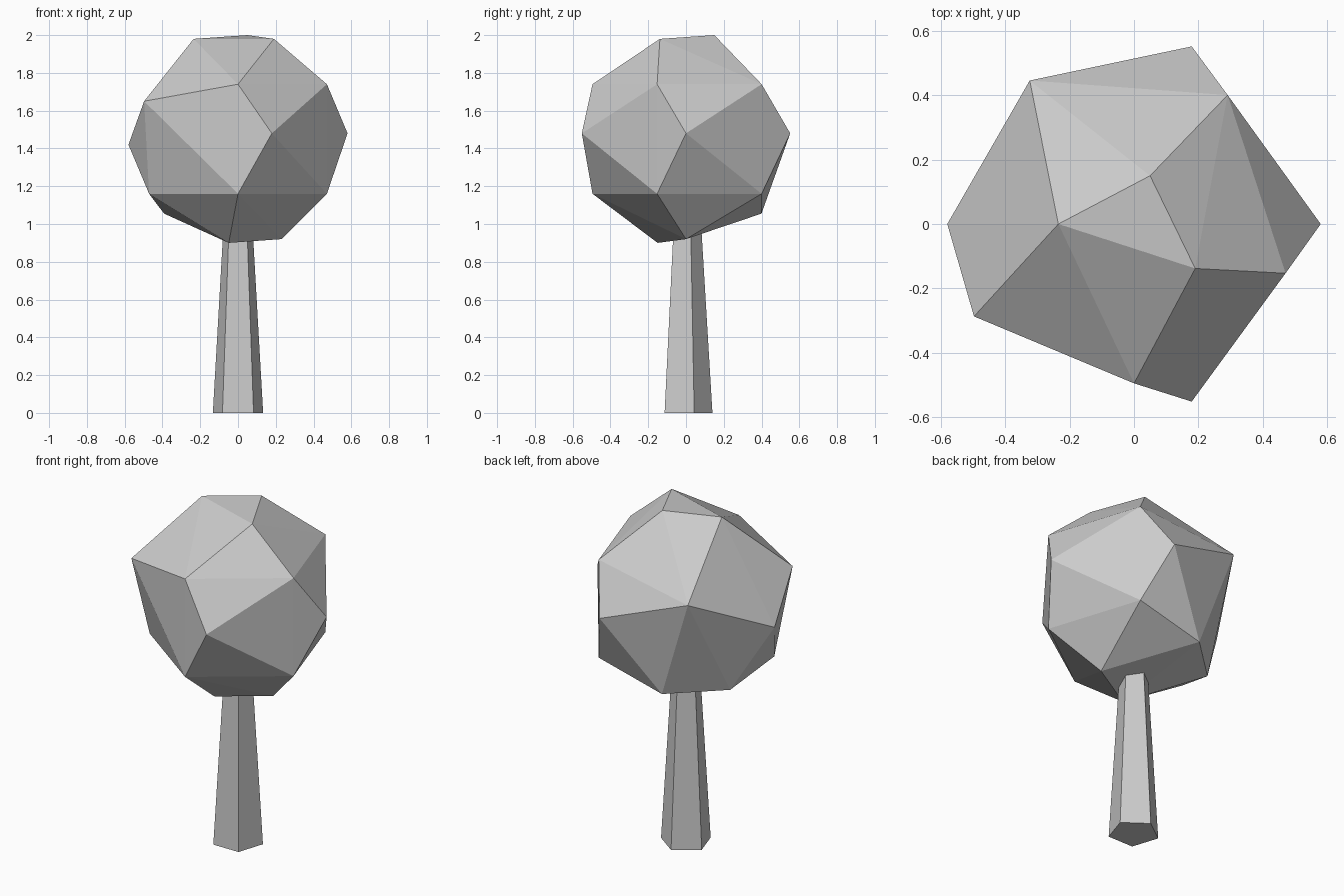
import bpy, bmesh
from math import radians, cos, sin

if "Cube" in bpy.data.objects:
    bpy.data.objects.remove(bpy.data.objects["Cube"])


def finish(name, bm):
    bmesh.ops.recalc_face_normals(bm, faces=bm.faces)
    mesh = bpy.data.meshes.new(name)
    bm.to_mesh(mesh)
    bm.free()
    obj = bpy.data.objects.new(name, mesh)
    bpy.context.collection.objects.link(obj)
    return obj


# Trunk: tapered five-sided prism, one corner pointing to the back
bm = bmesh.new()
rings = []
for r, z in ((0.14, 0), (0.08, 1.0)):
    rings.append([bm.verts.new((r * cos(radians(90 + 72 * i)),
                                r * sin(radians(90 + 72 * i)), z)) for i in range(5)])
for ring in rings:
    bm.faces.new(ring)
for i in range(5):
    j = (i + 1) % 5
    bm.faces.new((rings[0][i], rings[0][j], rings[1][j], rings[1][i]))
finish("trunk", bm)

# Crown: irregular faceted ball, hull of corner rings (radius, height, angles)
crown_rings = [
    (0.158, 2.00, (71.6,)),
    (0.235, 1.98, (180, -36)),
    (0.495, 1.74, (-90, -18, 54)),
    (0.551, 1.65, (126,)),
    (0.574, 1.65, (210,)),
    (0.58, 1.48, (-72, 0, 72)),
    (0.58, 1.42, (180,)),
    (0.495, 1.16, (-90, -18, 54, 198)),
    (0.418, 1.055, (107, 159.5)),
    (0.23, 0.92, (0,)),
    (0.158, 0.90, (-108,)),
]
bm = bmesh.new()
for r, z, angles in crown_rings:
    for a in angles:
        bm.verts.new((r * cos(radians(a)), r * sin(radians(a)), z))
bmesh.ops.convex_hull(bm, input=bm.verts)
finish("crown", bm)
